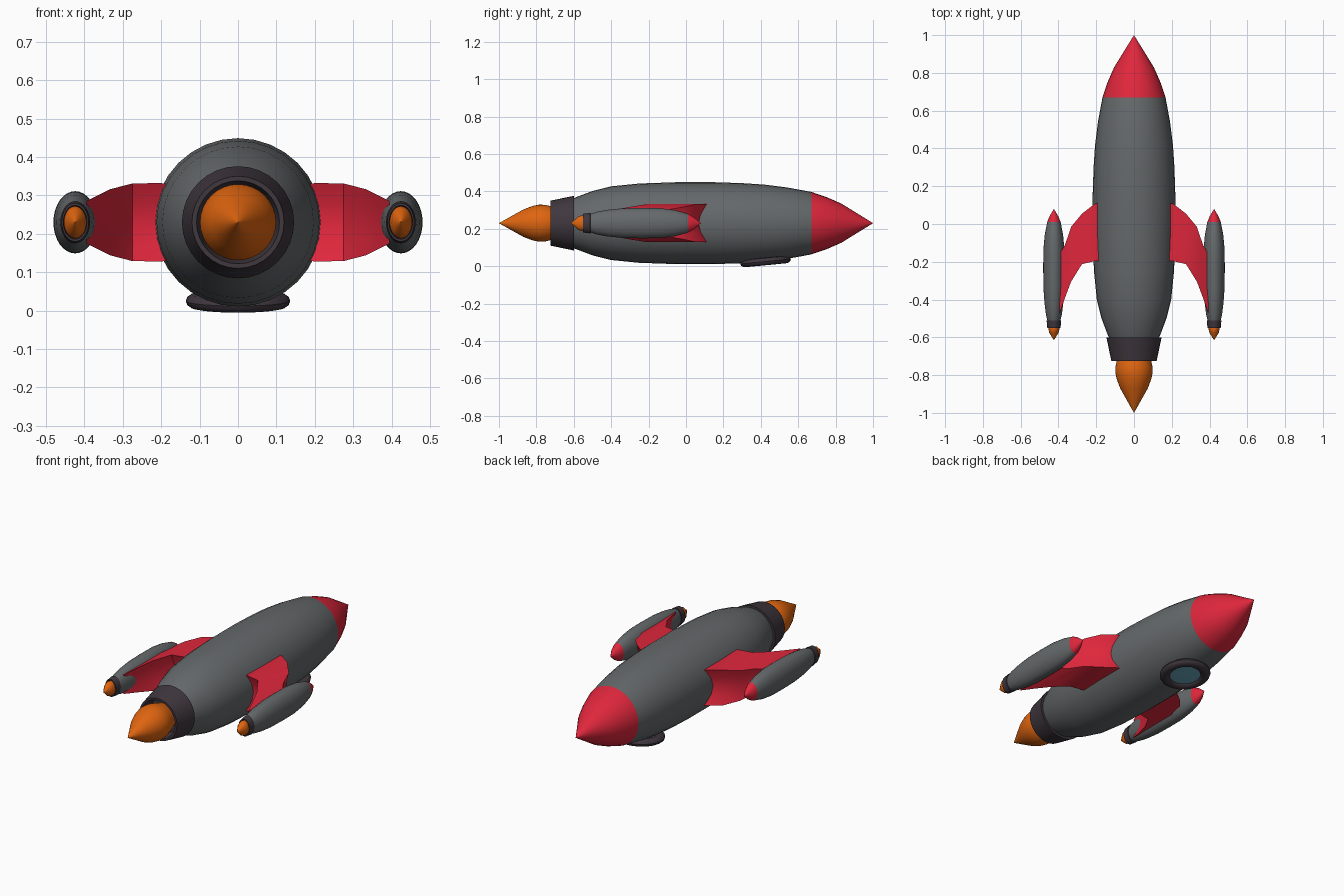
import bpy, bmesh
from math import sin, cos, pi, radians

if "Cube" in bpy.data.objects:
    bpy.data.objects.remove(bpy.data.objects["Cube"])


def material(name, rgb):
    m = bpy.data.materials.new(name)
    m.use_nodes = True
    m.diffuse_color = (*rgb, 1)
    m.node_tree.nodes["Principled BSDF"].inputs["Base Color"].default_value = (*rgb, 1)
    return m


GREY = material("hull grey", (0.13, 0.14, 0.145))
RED = material("bright red", (0.74, 0.02, 0.045))
DARK = material("dark metal", (0.05, 0.038, 0.048))
ORANGE = material("flame orange", (0.74, 0.13, 0.005))
BLUE = material("window blue", (0.13, 0.36, 0.46))

AXIS_Z = 0.23


def finish(bm, name, mats, angle=40):
    bmesh.ops.remove_doubles(bm, verts=bm.verts, dist=1e-5)
    bmesh.ops.recalc_face_normals(bm, faces=bm.faces)
    mesh = bpy.data.meshes.new(name)
    bm.to_mesh(mesh)
    bm.free()
    for m in mats:
        mesh.materials.append(m)
    ob = bpy.data.objects.new(name, mesh)
    bpy.context.collection.objects.link(ob)
    bpy.ops.object.select_all(action='DESELECT')
    ob.select_set(True)
    bpy.context.view_layer.objects.active = ob
    bpy.ops.object.shade_smooth_by_angle(angle=radians(angle))
    return ob


def loft(bm, rings):
    """Bridge equal-length closed rings of points and cap both ends."""
    loops = [[bm.verts.new(p) for p in ring] for ring in rings]
    n = len(loops[0])
    for a, b in zip(loops, loops[1:]):
        for i in range(n):
            j = (i + 1) % n
            bm.faces.new((a[i], a[j], b[j], b[i]))
    bm.faces.new(loops[0])
    bm.faces.new(loops[-1])


def lathe(name, profile, mats, x=0, sx=1, sz=1, split=None, n=32):
    """Spin (y, radius) pairs round the y axis; faces ahead of split take the second colour."""
    bm = bmesh.new()
    turns = [2 * pi * i / n for i in range(n)]
    loft(bm, [[(x + sx * r * cos(t), y, AXIS_Z + sz * r * sin(t)) for t in turns]
              for y, r in [(y, max(r, 0.0002)) for y, r in profile]])
    if split is not None:
        for f in bm.faces:
            f.material_index = int(f.calc_center_median().y > split)
    return finish(bm, name, mats)


# Main rocket
lathe("hull", [(-0.61, 0.128), (-0.59, 0.138), (-0.5, 0.172), (-0.4, 0.197), (-0.25, 0.212),
               (-0.05, 0.219), (0.15, 0.219), (0.3, 0.214), (0.42, 0.206), (0.54, 0.191),
               (0.67, 0.167), (0.75, 0.14), (0.83, 0.105), (1, 0)], [GREY, RED], split=0.67)
lathe("main_nozzle", [(-0.6, 0.1), (-0.6, 0.146), (-0.725, 0.12), (-0.725, 0.108),
                      (-0.66, 0.095)], [DARK])
lathe("main_flame", [(-0.66, 0.07), (-0.72, 0.09), (-0.755, 0.098), (-0.785, 0.099),
                     (-0.82, 0.092), (-0.87, 0.073), (-1, 0)], [ORANGE])

# Side boosters and wings
for side, sign in (("left", 1), ("right", -1)):
    oval = dict(x=0.424 * sign, sx=0.7)
    lathe(side + "_booster", [(-0.515, 0.048), (-0.48, 0.06), (-0.42, 0.071), (-0.34, 0.079),
                              (-0.24, 0.081), (-0.14, 0.08), (-0.06, 0.07), (0.01, 0.051),
                              (0.04, 0.034), (0.08, 0)], [GREY, RED], split=0.01, **oval)
    lathe(side + "_booster_nozzle", [(-0.51, 0.035), (-0.512, 0.055), (-0.55, 0.05),
                                     (-0.55, 0.044), (-0.53, 0.04)], [DARK], **oval)
    lathe(side + "_booster_flame", [(-0.53, 0.036), (-0.555, 0.042), (-0.575, 0.036),
                                    (-0.615, 0)], [ORANGE], **oval)

    # Sections run outwards: x, leading y, trailing y, half height
    bm = bmesh.new()
    rings = []
    for x, lead, trail, h in [(0.15, 0.125, -0.19, 0.1), (0.21, 0.105, -0.197, 0.102),
                              (0.275, 0.055, -0.212, 0.101), (0.333, -0.015, -0.305, 0.086),
                              (0.365, -0.11, -0.39, 0.07), (0.395, -0.16, -0.475, 0.055)]:
        pinch = 0.3 * h
        rings.append([(sign * x, y, AXIS_Z + z) for y, z in
                      [(lead, h), (lead - pinch * 0.75, h / 2), (lead - pinch, 0),
                       (lead - pinch * 0.75, -h / 2), (lead, -h),
                       (trail, -h), (trail + pinch * 0.75, -h / 2), (trail + pinch, 0),
                       (trail + pinch * 0.75, h / 2), (trail, h)]])
    loft(bm, rings)
    finish(bm, side + "_wing", [RED])

# Round window under the hull, tilted to follow its taper
SPOT = (0, 0.425, 0.025)
TILT = (radians(5.5), 0, 0)


def disc_part(name, profile, mat, n=32):
    """Spin (radius, z) pairs round the window's axis."""
    bm = bmesh.new()
    loft(bm, [[(r * cos(2 * pi * i / n), r * sin(2 * pi * i / n), z) for i in range(n)]
              for r, z in profile])
    ob = finish(bm, name, [mat])
    ob.location, ob.rotation_euler = SPOT, TILT


tube = [(0.108 + 0.028 * cos(t * pi / 6), 0.02 * sin(t * pi / 6)) for t in range(-6, 7)]
disc_part("window_frame", tube, DARK)
disc_part("window_glass", [(0.086, 0.0), (0.086, -0.007), (0.05, -0.009), (0.001, -0.01)], BLUE)
